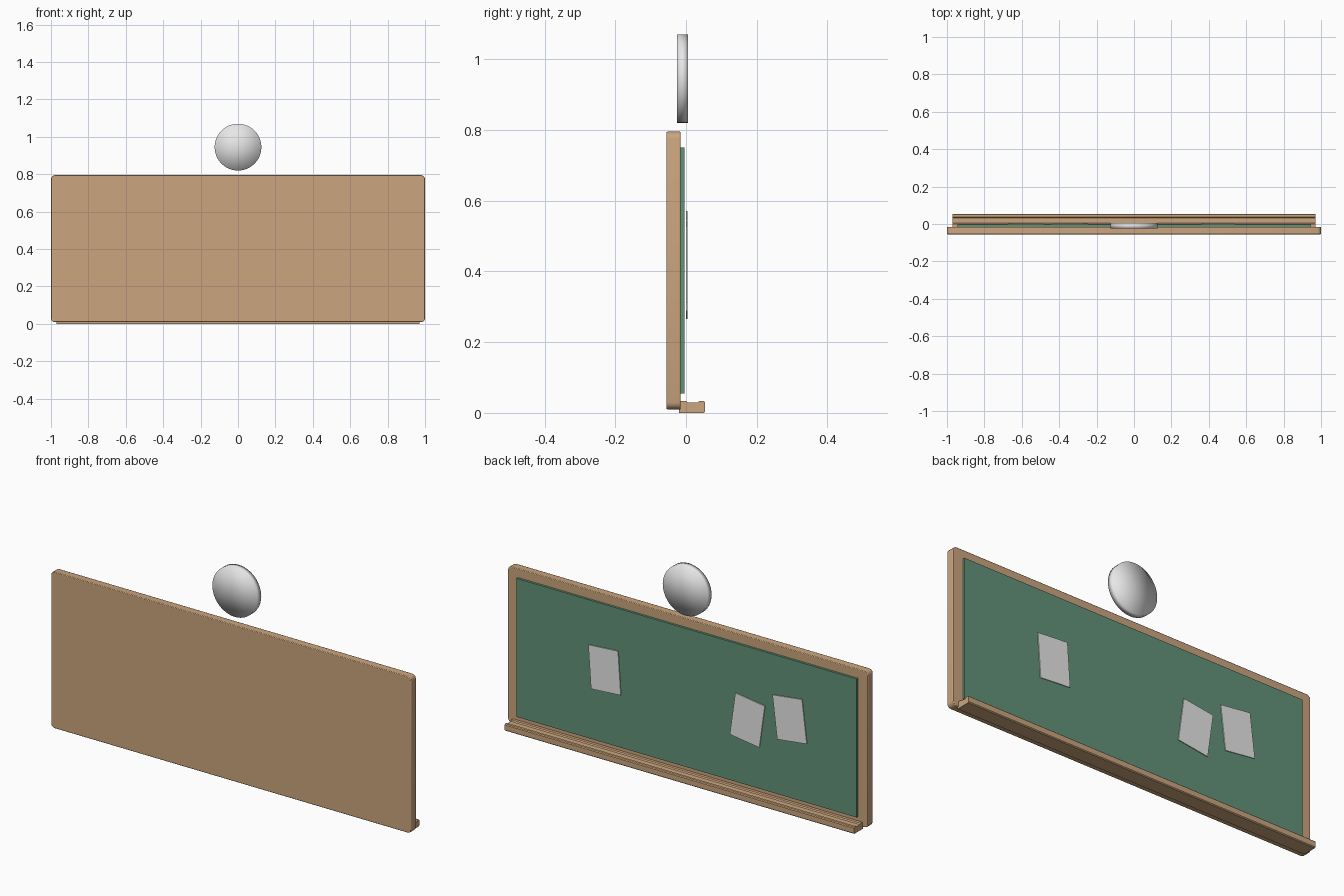
import bpy, bmesh, math
from mathutils import Matrix, Vector

cube = bpy.data.objects.get("Cube")
if cube:
    bpy.data.objects.remove(cube, do_unlink=True)


def material(name, r, g, b):
    m = bpy.data.materials.new(name)
    m.use_nodes = True
    m.diffuse_color = (r, g, b, 1)
    m.node_tree.nodes["Principled BSDF"].inputs["Base Color"].default_value = (r, g, b, 1)
    return m


wood = material("tan wood", 0.6, 0.376, 0.21)
green = material("board green", 0.124, 0.29, 0.19)
white = material("off white", 0.8, 0.8, 0.8)


def finish(name, bm, mat, smooth=None):
    bmesh.ops.recalc_face_normals(bm, faces=bm.faces)
    mesh = bpy.data.meshes.new(name)
    bm.to_mesh(mesh)
    bm.free()
    mesh.materials.append(mat)
    ob = bpy.data.objects.new(name, mesh)
    bpy.context.collection.objects.link(ob)
    if smooth is not None:
        bpy.ops.object.select_all(action="DESELECT")
        ob.select_set(True)
        bpy.context.view_layer.objects.active = ob
        bpy.ops.object.shade_smooth_by_angle(angle=math.radians(smooth))
    return ob


def slab(name, mat, x, y, z, corner=0, tilt=0):
    """Box between ranges; corner rounds the edges that run along y."""
    size = Vector((x[1] - x[0], y[1] - y[0], z[1] - z[0]))
    mid = Vector((sum(x), sum(y), sum(z))) / 2
    bm = bmesh.new()
    bmesh.ops.create_cube(bm, size=1, matrix=Matrix.Diagonal((*size, 1)))
    if corner:
        edges = [e for e in bm.edges
                 if abs((e.verts[0].co - e.verts[1].co).normalized().y) > 0.9]
        bmesh.ops.bevel(bm, geom=edges, offset=corner, segments=3,
                        profile=0.5, affect="EDGES")
    bm.transform(Matrix.Translation(mid) @ Matrix.Rotation(-tilt, 4, "Y"))
    return finish(name, bm, mat, 40 if corner else None)


def soften(ob, width):
    mod = ob.modifiers.new("soft edges", "BEVEL")
    mod.width = width
    mod.segments = 2
    mod.limit_method = "ANGLE"
    mod.angle_limit = math.radians(50)


# Wooden backing and writing surface
backing = slab("backing_frame", wood, (-1, 1), (-0.055, -0.015), (0.01, 0.795), 0.02)
soften(backing, 0.003)
slab("writing_surface", green, (-0.945, 0.945), (-0.02, -0.004), (0.055, 0.75))

# Chalk tray: a shallow trough profile drawn along x
profile = [(-0.02, 0), (0.05, 0), (0.054, 0.004), (0.054, 0.03), (0.05, 0.034),
           (0.038, 0.034), (0.033, 0.029), (0.005, 0.029), (0, 0.034), (-0.02, 0.034)]
bm = bmesh.new()
face = bm.faces.new([bm.verts.new((-0.97, y, z)) for y, z in profile])
new = bmesh.ops.extrude_face_region(bm, geom=[face])["geom"]
bmesh.ops.translate(bm, vec=(1.94, 0, 0),
                    verts=[v for v in new if isinstance(v, bmesh.types.BMVert)])
finish("chalk_tray", bm, wood)

# Pinned paper sheets: centre x, centre z, tilt in degrees
for i, (x, z, tilt) in enumerate([(0.45, 0.425, -4), (-0.343, 0.385, 8), (-0.578, 0.452, -7)]):
    slab(f"paper_sheet_{i + 1}", white, (x - 0.0825, x + 0.0825), (0, 0.004),
         (z - 0.109, z + 0.109), tilt=math.radians(tilt))

# Round disc above the board, smooth across its rim
bm = bmesh.new()
bmesh.ops.create_cone(bm, cap_ends=True, cap_tris=True, segments=48,
                      radius1=0.125, radius2=0.125, depth=0.031,
                      matrix=Matrix.Translation((0, -0.0095, 0.945))
                      @ Matrix.Rotation(math.pi / 2, 4, "X"))
finish("round_disc", bm, white, 180)
